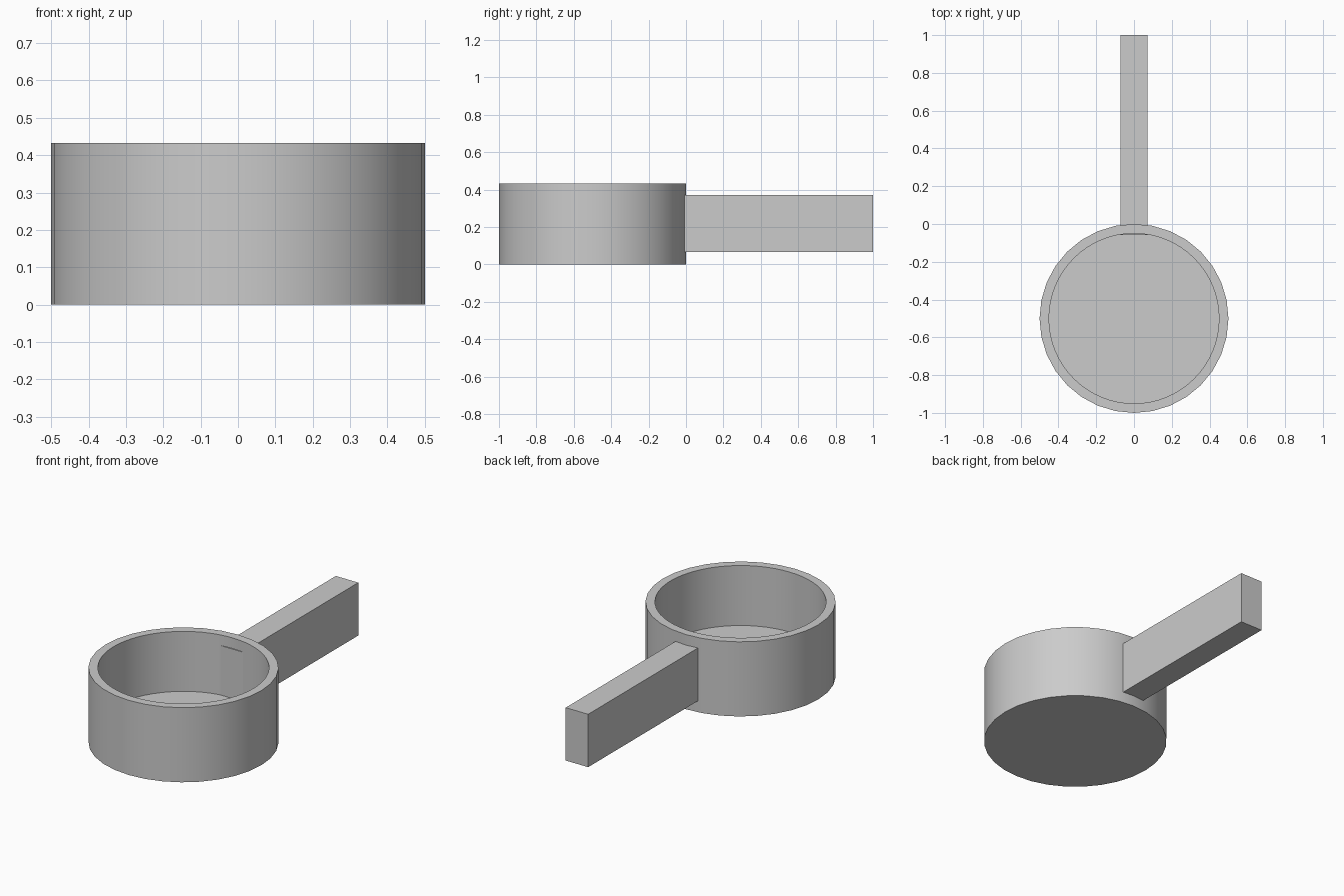
import bpy
import math

cube = bpy.data.objects.get("Cube")
if cube:
    bpy.data.objects.remove(cube, do_unlink=True)

GREY = (0.6, 0.6, 0.6, 1.0)
CENTRE_Y = -0.5
HEIGHT = 0.433
FLOOR = 0.085

grey = bpy.data.materials.new("plain_grey")
grey.use_nodes = True
grey.diffuse_color = GREY
grey.node_tree.nodes["Principled BSDF"].inputs["Base Color"].default_value = GREY


def cylinder(name, radius, bottom, top, sides):
    bpy.ops.mesh.primitive_cylinder_add(
        vertices=sides, radius=radius, depth=top - bottom,
        location=(0, CENTRE_Y, (bottom + top) / 2))
    obj = bpy.context.object
    obj.name = name
    obj.data.materials.append(grey)
    return obj


# Round cup, hollowed from above
cup = cylinder("cup", 0.5, 0, HEIGHT, 32)
hollow = cylinder("cup_hollow_cutter", 0.45, FLOOR, HEIGHT + 0.1, 64)
hollow.hide_render = True

cut = cup.modifiers.new("hollow", 'BOOLEAN')
cut.operation = 'DIFFERENCE'
cut.solver = 'EXACT'
cut.object = hollow
bpy.ops.object.select_all(action='DESELECT')
cup.select_set(True)
bpy.context.view_layer.objects.active = cup
bpy.ops.object.modifier_apply(modifier=cut.name)
bpy.data.objects.remove(hollow, do_unlink=True)
bpy.ops.object.shade_smooth_by_angle(angle=math.radians(30))

# Straight handle, passing just through the cup wall
START, END = -0.057, 1.0
LOW, HIGH = 0.065, 0.372
bpy.ops.mesh.primitive_cube_add(
    size=1, location=(0, (START + END) / 2, (LOW + HIGH) / 2))
handle = bpy.context.object
handle.name = "handle"
handle.scale = (0.144, END - START, HIGH - LOW)
bpy.ops.object.transform_apply(location=False, rotation=False, scale=True)
handle.data.materials.append(grey)
